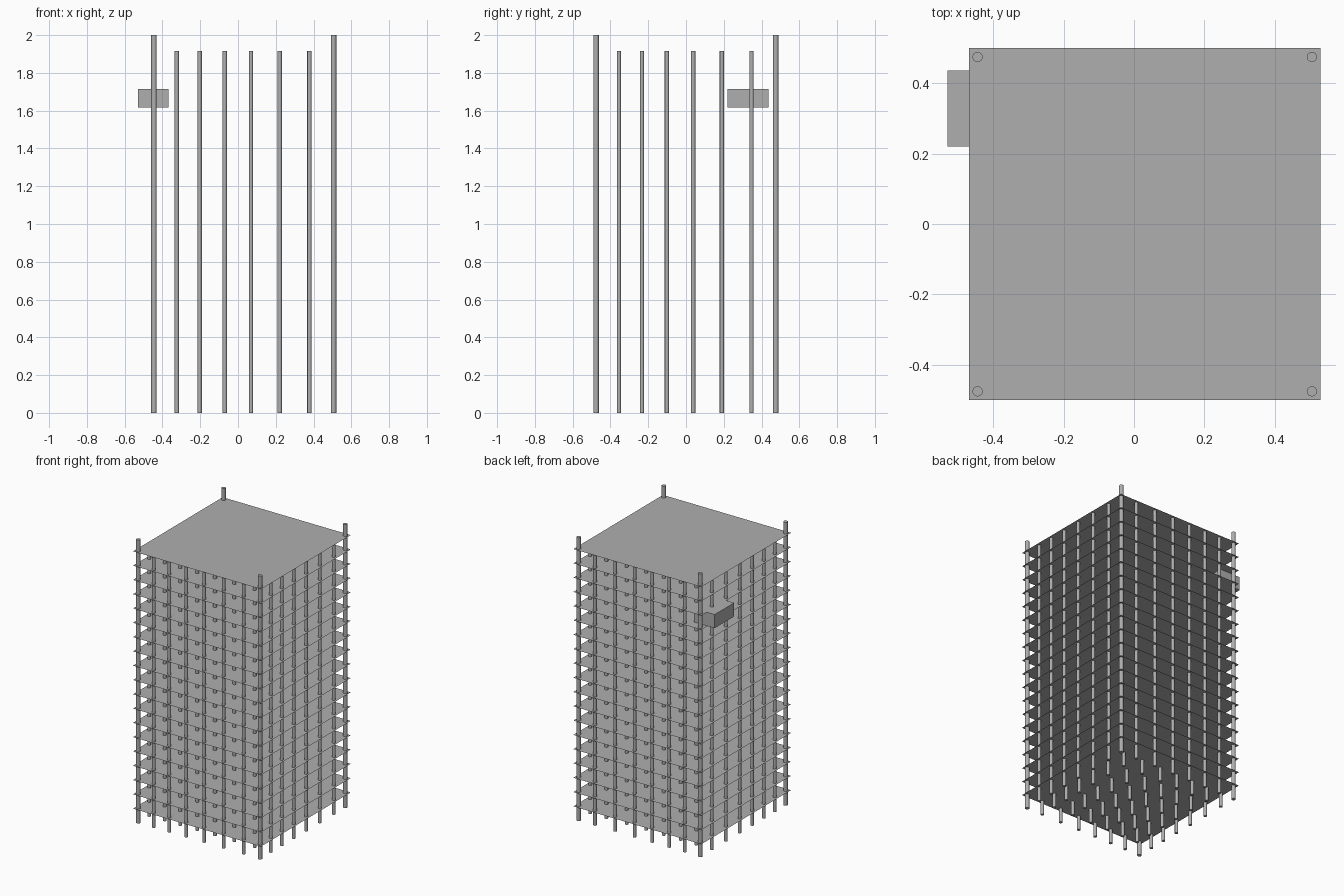
import bpy

if "Cube" in bpy.data.objects:
    bpy.data.objects.remove(bpy.data.objects["Cube"])

OFFSET_X = 0.031         # tower axis, pushed aside by the overhanging room
FLOOR_H = 0.1009
FLOORS = 19
ROOF_Z = FLOOR_H * FLOORS
GRID = [-0.476, -0.355, -0.233, -0.101, 0.038, 0.19, 0.347, 0.475]

grey = bpy.data.materials.new("concrete_grey")
grey.diffuse_color = (0.43, 0.43, 0.43, 1)
grey.use_nodes = True
grey.node_tree.nodes["Principled BSDF"].inputs["Base Color"].default_value = grey.diffuse_color


def finish(name):
    obj = bpy.context.object
    obj.name = name
    obj.data.materials.append(grey)
    return obj


def column(name, x, y, radius, height):
    bpy.ops.mesh.primitive_cylinder_add(
        vertices=16, radius=radius, depth=height, location=(x, y, height / 2))
    finish(name)
    bpy.ops.object.shade_smooth_by_angle()


# paper-thin floor slabs, one per storey
for i in range(1, FLOORS + 1):
    bpy.ops.mesh.primitive_plane_add(size=1, location=(0.03, 0, FLOOR_H * i))
    finish(f"floor_slab_{i}")

# column grid: thicker, taller posts at the four corners
for i, gx in enumerate(GRID):
    for j, gy in enumerate(GRID):
        if i in (0, 7) and j in (0, 7):
            column(f"corner_column_{i}_{j}", gx + OFFSET_X, gy, 0.0145, 2.0)
        else:
            column(f"column_{i}_{j}", gx + OFFSET_X, gy, 0.0115, ROOF_Z)

# boxed room sticking out of the left side
x0, x1, y0, y1, z0, z1 = -0.53, -0.367, 0.22, 0.437, 1.618, 1.714
bpy.ops.mesh.primitive_cube_add(
    size=1, location=((x0 + x1) / 2, (y0 + y1) / 2, (z0 + z1) / 2))
room = finish("overhanging_room")
room.scale = (x1 - x0, y1 - y0, z1 - z0)
bpy.ops.object.transform_apply(location=False, rotation=False, scale=True)
